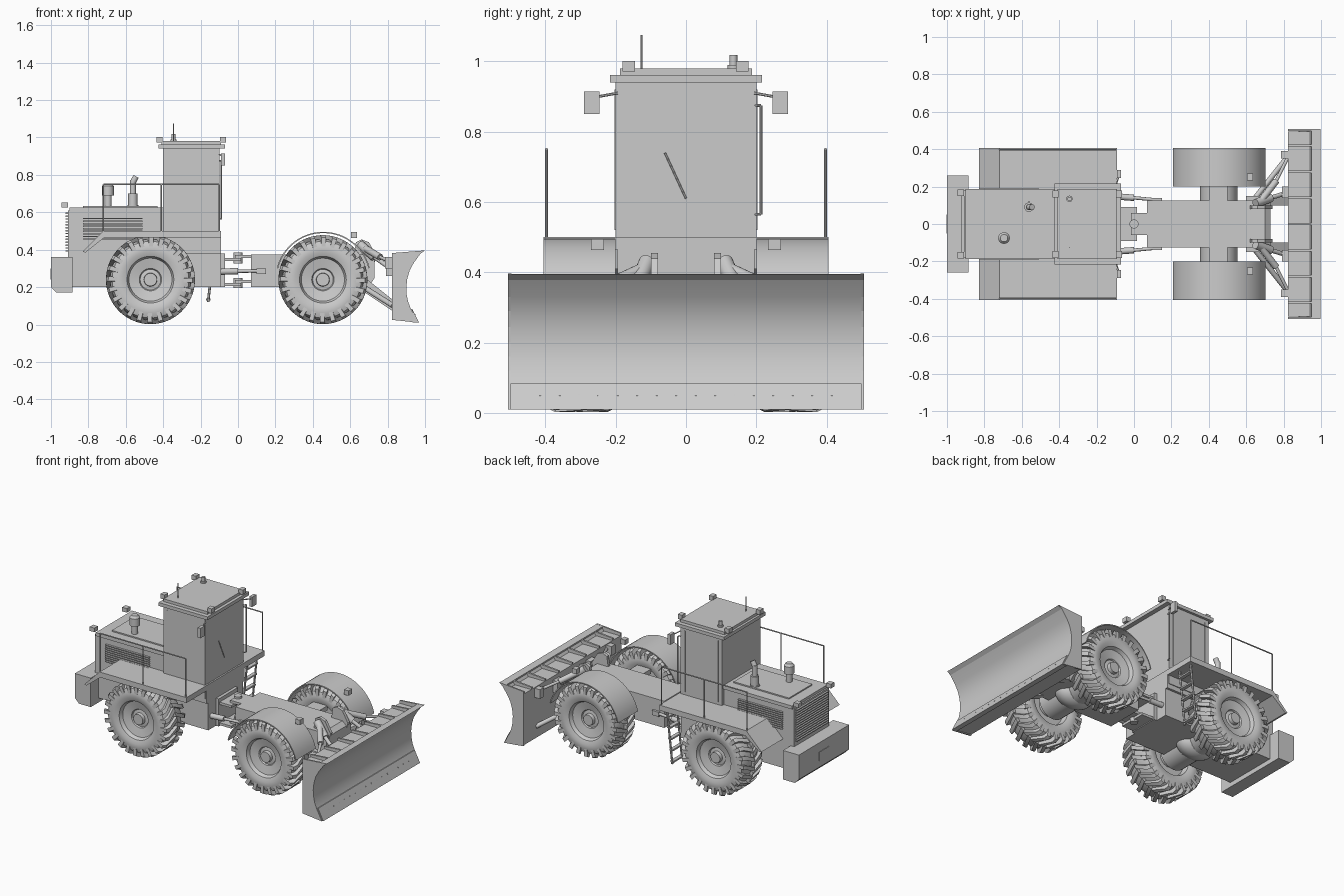
import bpy, bmesh, math
from mathutils import Vector, Matrix

if "Cube" in bpy.data.objects:
    bpy.data.objects.remove(bpy.data.objects["Cube"])

grey = bpy.data.materials.new("machine grey")
grey.diffuse_color = (0.6, 0.6, 0.6, 1)
grey.use_nodes = True
grey.node_tree.nodes["Principled BSDF"].inputs["Base Color"].default_value = grey.diffuse_color


def finish(name, bm, smooth=False):
    bmesh.ops.recalc_face_normals(bm, faces=bm.faces)
    me = bpy.data.meshes.new(name)
    bm.to_mesh(me)
    bm.free()
    me.materials.append(grey)
    ob = bpy.data.objects.new(name, me)
    bpy.context.collection.objects.link(ob)
    if smooth:
        bpy.context.view_layer.objects.active = ob
        ob.select_set(True)
        bpy.ops.object.shade_smooth_by_angle(angle=math.radians(35))
        ob.select_set(False)
    return ob


def add_box(bm, x0, x1, y0, y1, z0, z1):
    m = Matrix.Translation(((x0 + x1) / 2, (y0 + y1) / 2, (z0 + z1) / 2))
    bmesh.ops.create_cube(bm, size=1, matrix=m @ Matrix.Diagonal((x1 - x0, y1 - y0, z1 - z0, 1)))


def box(name, *b):
    bm = bmesh.new()
    add_box(bm, *b)
    return finish(name, bm)


def add_rod(bm, a, b, r, r2=None, n=12):
    a, b = Vector(a), Vector(b)
    rot = (b - a).to_track_quat('Z', 'Y').to_matrix().to_4x4()
    bmesh.ops.create_cone(bm, cap_ends=True, segments=n, radius1=r, radius2=r if r2 is None else r2,
                          depth=(b - a).length, matrix=Matrix.Translation((a + b) / 2) @ rot)


def rods(name, items, n=12):
    bm = bmesh.new()
    for it in items:
        add_rod(bm, *it, n=n)
    return finish(name, bm, True)


def add_prism(bm, pts, y0, y1):
    f = bm.faces.new([bm.verts.new((x, y0, z)) for x, z in pts])
    g = bmesh.ops.extrude_face_region(bm, geom=[f])['geom']
    bmesh.ops.translate(bm, vec=(0, y1 - y0, 0), verts=[v for v in g if isinstance(v, bmesh.types.BMVert)])


def prism(name, pts, y0, y1, smooth=False):
    bm = bmesh.new()
    add_prism(bm, pts, y0, y1)
    return finish(name, bm, smooth)


def wheel(name, cx, cz, s):
    # (radius, offset) profile turned about the axle
    prof = [(0, .068), (.034, .068), (.036, .045), (.055, .042), (.06, .05), (.115, .062), (.125, .085),
            (.15, .095), (.18, .095), (.205, .086), (.216, .06), (.218, 0), (.216, -.06), (.205, -.086),
            (.18, -.095), (.15, -.095), (.125, -.085), (.115, -.05), (0, -.05)]
    bm = bmesh.new()
    vs = [bm.verts.new((r, o, 0)) for r, o in prof]
    es = [bm.edges.new(p) for p in zip(vs, vs[1:])]
    bmesh.ops.spin(bm, geom=vs + es, axis=(0, 1, 0), cent=(0, 0, 0), steps=48, angle=2 * math.pi)
    bmesh.ops.remove_doubles(bm, verts=bm.verts, dist=1e-5)
    # slanted tread lugs, staggered on the two halves
    n = 24
    for side in (1, -1):
        for i in range(n):
            a0 = (i + (.5 if side < 0 else 0)) * 2 * math.pi / n
            rings = []
            for o, lean, rin, rout in ((-.004, .17, .21, .238), (.075, 0, .205, .238), (.097, -.02, .178, .226)):
                rings.append([bm.verts.new((r * math.cos(a0 + lean + w), o * side, r * math.sin(a0 + lean + w)))
                              for r, w in ((rin, -.06), (rout, -.055), (rout, .055), (rin, .06))])
            for p, q in zip(rings, rings[1:]):
                for k in range(4):
                    bm.faces.new((p[k], p[k - 1], q[k - 1], q[k]))
            bm.faces.new(rings[0])
            bm.faces.new(rings[-1])
    bmesh.ops.transform(bm, verts=bm.verts, matrix=Matrix.Translation((cx, .298 * s, cz))
                        @ Matrix.Diagonal((1, s, 1, 1)))
    finish(name, bm, True)


# wheels and axles
for nm, cx in (("rear", -.468), ("front", .454)):
    for s in (1, -1):
        wheel(nm + "_wheel", cx, .24, s)
    rods(nm + "_axle", [((cx, -.25, .24), (cx, .25, .24), .06), ((cx, -.2, .24), (cx, .2, .24), .1)], 24)
    bm = bmesh.new()
    bmesh.ops.create_uvsphere(bm, u_segments=20, v_segments=12, radius=1,
                              matrix=Matrix.Translation((cx, 0, .22)) @ Matrix.Diagonal((.13, .09, .09, 1)))
    finish(nm + "_differential", bm, True)

# chassis, hood and counterweight
box("rear_chassis", -.89, -.09, -.18, .18, .2, .5)
box("cab_base", -.41, -.09, -.195, .195, .38, .5)
box("hood", -.91, -.4, -.18, .18, .36, .61)
box("hood_lid", -.9, -.4, -.188, .188, .605, .627)
box("hood_panel", -.83, -.43, -.12, .12, .62, .635)
prism("counterweight", [(-1, .36), (-.885, .36), (-.885, .17), (-.97, .17), (-1, .2)], -.26, .26)
box("tow_plate", -1.003, -.99, -.05, .05, .24, .3)

bm = bmesh.new()
for i in range(14):
    z = .39 + i * .0155
    add_box(bm, -.922, -.905, -.165, .165, z, z + .007)
finish("rear_grille", bm)
bm = bmesh.new()
for s in (-.186, .186):
    for i in range(9):
        z = .455 + i * .0135
        add_box(bm, -.83, -.51, s - .007, s + .007, z, z + .006)
finish("side_louvres", bm)

# front frame and centre hinge
box("front_frame", .07, .6, -.125, .125, .2, .375)
prism("frame_nose", [(.6, .2), (.7, .2), (.73, .25), (.73, .35), (.7, .375), (.6, .375)], -.125, .125)
box("hinge_block", -.1, -.07, -.1, .1, .2, .38)
bm = bmesh.new()
for z in (.205, .34):
    add_box(bm, -.09, .015, -.09, .09, z, z + .016)
    add_box(bm, -.015, .09, -.06, .06, z + .016, z + .032)
finish("hinge_plates", bm)
rods("hinge_pins", [((0, 0, .195), (0, 0, .25), .024), ((0, 0, .325), (0, 0, .385), .024)], 20)
for s in (1, -1):
    rods("steering_cylinder", [((-.2, .155 * s, .28), (0, .14 * s, .285), .017),
                               ((0, .14 * s, .285), (.13, .128 * s, .287), .009)])
    box("steering_lug", .1, .15, *sorted((.12 * s, .14 * s)), .27, .3)

# cab
box("cab", -.4, -.1, -.2, .2, .41, .95)
box("roof_lower", -.425, -.07, -.216, .216, .94, .962)
box("roof_upper", -.41, -.09, -.188, .188, .96, .98)
bm = bmesh.new()
for x in (-.42, -.08):
    for y in (-.163, .16):
        add_box(bm, x - .015, x + .015, y - .018, y + .018, .972, 1.002)
finish("roof_lights", bm)
rods("antenna", [((-.345, -.127, .97), (-.345, -.127, 1.075), .003)], 6)
rods("beacon", [((-.345, .135, .97), (-.345, .135, .99), .017), ((-.345, .135, .99), (-.345, .135, 1.018), .011)])
rods("wiper", [((-.098, -.06, .74), (-.098, 0, .61), .003)], 6)
rods("door_handle", [((-.09, .2, .875), (-.09, .213, .875), .004), ((-.09, .213, .875), (-.09, .213, .565), .004),
                     ((-.09, .213, .565), (-.09, .2, .565), .004), ((-.105, .199, .875), (-.09, .2, .875), .004),
                     ((-.105, .199, .565), (-.09, .2, .565), .004)], 8)
bm = bmesh.new()
for x0, x1 in ((-.375, -.37), (-.135, -.13)):
    for s in (1, -1):
        add_box(bm, x0, x1, .2 * s - .003, .2 * s + .003, .52, .92)
finish("door_seams", bm)

for s in (1, -1):
    # mirrors
    rods("mirror_arm", [((-.1, .195 * s, .91), (-.082, .25 * s, .9), .004)], 6)
    box("mirror", -.09, -.07, *sorted((.246 * s, .29 * s)), .85, .915)
    # rear deck with sloped tail
    prism("rear_deck", [(-.83, .39), (-.72, .5), (-.09, .5), (-.09, .465), (-.715, .465), (-.815, .385)],
          .18 * s, .405 * s)
    # handrails
    y = .397 * s
    rods("handrail", [((-.72, y, .75), (-.1, y, .75), .004)]
         + [((x, y, .49), (x, y, .75), .004) for x in (-.72, -.41, -.1)], 8)
    # front fender arch
    arc = [math.radians(14 + 152 * i / 24) for i in range(25)]
    pts = [(.456 + r * math.cos(a), .24 + r * math.sin(a)) for r, aa in ((.256, arc), (.249, arc[::-1])) for a in aa]
    prism("front_fender", pts, .2 * s, .405 * s, True)
    box("fender_bracket", .4, .5, *sorted((.12 * s, .21 * s)), .34, .37)
    box("headlight", .605, .637, *sorted((.233 * s, .27 * s)), .463, .495)
    box("hood_light", -.945, -.91, *sorted((.15 * s, .185 * s)), .625, .652)

# exhaust and air intake
rods("air_intake", [((-.695, -.075, .62), (-.695, -.075, .69), .019), ((-.695, -.075, .69), (-.695, -.075, .74), .031),
                    ((-.695, -.075, .74), (-.695, -.075, .755), .031, .02)], 20)
rods("exhaust", [((-.562, .09, .62), (-.562, .09, .64), .03), ((-.562, .09, .64), (-.562, .09, .7), .025),
                 ((-.562, .09, .7), (-.562, .09, .77), .016), ((-.562, .09, .76), (-.545, .09, .792), .016)], 16)

# ladder on the left side
bm = bmesh.new()
for y in (.27, .37):
    add_rod(bm, (-.16, y, .12), (-.12, y, .48), .007, n=6)
for i in range(5):
    t = .04 + i * .2
    x, z = -.16 + .04 * t, .12 + .36 * t
    add_box(bm, x - .012, x + .012, .27, .37, z - .005, z + .005)
finish("ladder", bm)

# blade: curved face, back beam, ribs, end plates
face = [(.963, .01), (.925, .082), (.91, .12), (.902, .16), (.9, .2), (.905, .245), (.918, .29), (.94, .33), (.975, .378)]
prism("blade_face", face + [(.96, .385), (.925, .338), (.9, .295), (.885, .245), (.88, .2), (.882, .16),
                            (.89, .12), (.905, .082), (.935, .01)], -.5, .5, True)
prism("blade_lip", [(.975, .378), (.998, .395), (.95, .392), (.955, .378)], -.5, .5)
prism("blade_back", [(.823, .03), (.823, .365), (.94, .365), (.9, .29), (.885, .2), (.9, .1), (.935, .015)], -.495, .495)
outline = [(.823, .025), (.823, .382), (.998, .396)] + face[::-1]
for s in (1, -1):
    prism("blade_end", outline, .497 * s, .507 * s)
bm = bmesh.new()
for i in range(7):
    y = -.42 + i * .14
    add_prism(bm, [(.823, .36), (.823, .38), (.96, .39), (.94, .36)], y - .006, y + .006)
finish("blade_ribs", bm)
rods("cutting_edge_bolts", [((.935, -.415 + i * .0553, .046), (.949, -.415 + i * .0553, .052), .004)
                            for i in range(16)], 6)
bm = bmesh.new()
add_prism(bm, [(.926, .084), (.931, .084), (.968, .01), (.96, .01)], -.5, .5)
finish("cutting_edge", bm)

# push arms, lift cylinders and lugs
for s in (1, -1):
    prism("push_arm", [(.6, .2), (.6, .26), (.68, .25), (.83, .13), (.83, .07), (.68, .17)], .1 * s, .15 * s)
    rods("brace", [((.64, .13 * s, .22), (.83, .37 * s, .1), .014)])
    prism("lift_lug", [(.62, .37), (.63, .44), (.66, .455), (.7, .44), (.74, .37), (.73, .33)], .08 * s, .1 * s)
    rods("lift_cylinder", [((.65, .11 * s, .43), (.73, .14 * s, .36), .024),
                           ((.73, .14 * s, .36), (.83, .17 * s, .29), .012)], 16)
    rods("tilt_cylinder", [((.66, .1 * s, .42), (.76, .23 * s, .36), .018),
                           ((.76, .23 * s, .36), (.83, .37 * s, .33), .009)], 16)
    box("blade_lug", .79, .83, *sorted((.14 * s, .2 * s)), .26, .34)
    box("blade_lug_outer", .785, .83, *sorted((.35 * s, .39 * s)), .3, .36)
